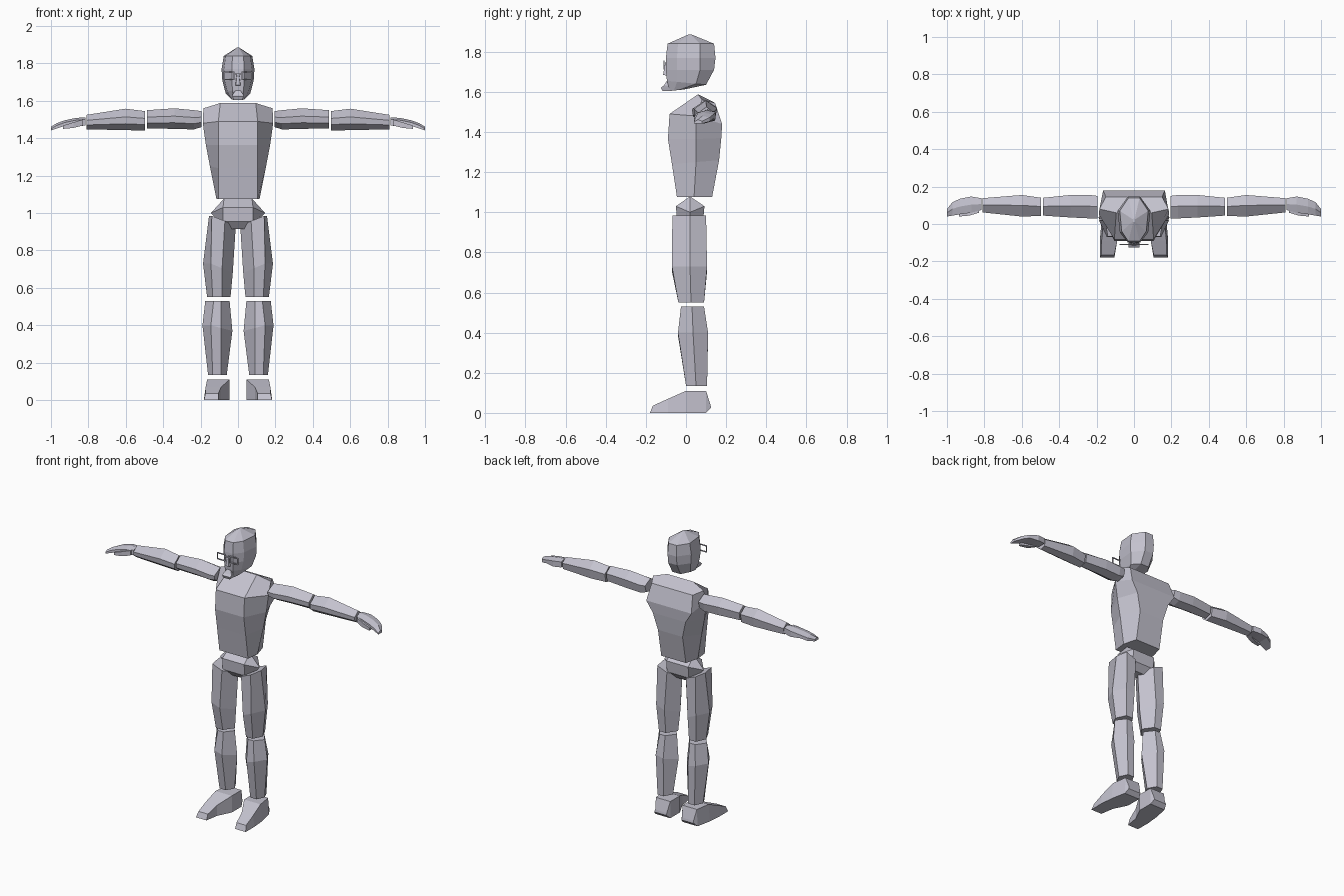
import bpy, bmesh
from mathutils import Vector

mat = bpy.data.materials.new("pale_lilac_grey")
mat.diffuse_color = (0.55, 0.54, 0.62, 1)


def loft(name, rings, side=1):
    """Skin a list of equal-length point rings, capped at both ends."""
    bm = bmesh.new()
    loops = [[bm.verts.new((side * x, y, z)) for x, y, z in r] for r in rings]
    for a, b in zip(loops, loops[1:]):
        n = len(a)
        for i in range(n):
            bm.faces.new((a[i], a[(i + 1) % n], b[(i + 1) % n], b[i]))
    bm.faces.new(loops[0])
    bm.faces.new(loops[-1])
    bmesh.ops.recalc_face_normals(bm, faces=bm.faces)
    me = bpy.data.meshes.new(name)
    bm.to_mesh(me)
    bm.free()
    me.materials.append(mat)
    ob = bpy.data.objects.new(name, me)
    bpy.context.collection.objects.link(ob)
    return ob


def box(name, x0, x1, y0, y1, z0, z1):
    return loft(name, [[(x0, y0, z), (x1, y0, z), (x1, y1, z), (x0, y1, z)] for z in (z0, z1)])


def body_ring(front, sides, back):
    """Symmetric six-sided ring from front, side and back (x, y, z) points."""
    (fx, fy, fz), (sx, sy, sz), (bx, by, bz) = front, sides, back
    return [(-fx, fy, fz), (fx, fy, fz), (sx, sy, sz),
            (bx, by, bz), (-bx, by, bz), (-sx, sy, sz)]


def leg_ring(x0, f0, f1, x1, y0, ym, y1, z_in, z_out):
    """Six-sided leg section with flat front and back."""
    zm = (z_in + z_out) / 2
    return [(f0, y0, zm), (f1, y0, z_out), (x1, ym, z_out),
            (f1, y1, z_out), (f0, y1, zm), (x0, ym, z_in)]


def arm_ring(x, y0, y1, z0, z1):
    """Six-sided arm section with a ridge on top and a keel below."""
    w, h = y1 - y0, z1 - z0
    prof = [(.52, 1), (0, .62), (.04, .30), (.45, 0), (.9, .12), (1, .65)]
    return [(x, y0 + u * w, z0 + v * h) for u, v in prof]


def head_ring(z, f, yf, s, yfs, ybs, yb, tilt=0):
    half = [(f, yf), (s * .86, yfs), (s, ybs), (f, yb)]
    pts = half + [(-x, y) for x, y in reversed(half)]
    return [(x, y, z + tilt * (y - yf)) for x, y in pts]


# torso: waist to shoulders
loft("torso", [
    body_ring((.105, -.045, 1.075), (.115, .04, 1.075), (.09, .13, 1.075)),
    body_ring((.105, -.07, 1.24), (.15, .05, 1.25), (.09, .165, 1.26)),
    body_ring((.105, -.09, 1.365), (.172, .05, 1.365), (.12, .176, 1.37)),
    body_ring((.105, -.082, 1.49), (.188, .05, 1.48), (.165, .18, 1.44)),
    body_ring((.095, .06, 1.588), (.185, .08, 1.56), (.15, .145, 1.545))])

# pelvis
loft("pelvis", [
    body_ring((.05, -.01, .915), (.055, .02, .915), (.05, .05, .915)),
    body_ring((.08, -.045, .955), (.10, .02, .955), (.08, .085, .955)),
    body_ring((.08, -.05, 1.03), (.145, .02, 1.0), (.08, .092, 1.03)),
    body_ring((.075, .014, 1.075), (.077, .02, 1.075), (.075, .026, 1.075))])

# head
loft("head", [
    head_ring(1.605, .022, -.08, .036, -.06, -.035, -.01, .1),
    head_ring(1.655, .03, -.095, .066, -.045, .05, .10, -.1),
    head_ring(1.71, .032, -.10, .084, -.045, .07, .14),
    head_ring(1.77, .032, -.10, .088, -.045, .07, .147),
    head_ring(1.84, .03, -.092, .076, -.04, .07, .14),
    head_ring(1.885, .004, .01, .006, .015, .025, .03)])

# nose, mouth and chin
loft("nose", [
    [(-.016, -.09, 1.68), (.016, -.09, 1.68), (.012, -.114, 1.685), (-.012, -.114, 1.685)],
    [(-.007, -.09, 1.75), (.007, -.09, 1.75), (.004, -.103, 1.75), (-.004, -.103, 1.75)]])
loft("chin", [
    [(-.022, -.07, z), (.022, -.07, z), (w, y, z), (-w, y, z)]
    for z, w, y in ((1.605, .022, -.118), (1.622, .03, -.125), (1.632, .03, -.11), (1.655, .012, -.095))])

# glasses: two square rims and a bridge
t = .006
for side, tag in ((-1, "left"), (1, "right")):
    a, b = sorted((side * .018, side * .077))
    for z in (1.711, 1.751):
        box(tag + "_rim_bar", a, b, -.112, -.106, z, z + t)
    for x in (a, b - t):
        box(tag + "_rim_post", x, x + t, -.112, -.106, 1.711, 1.757)
box("glasses_bridge", -.02, .02, -.112, -.106, 1.74, 1.746)

# limbs, built once per side
for side, tag in ((-1, "left"), (1, "right")):
    loft(tag + "_thigh", [
        leg_ring(.04, .085, .135, .165, -.038, .025, .09, .55, .55),
        leg_ring(.028, .085, .145, .187, -.07, .02, .105, .68, .73),
        leg_ring(.012, .07, .14, .155, -.068, .02, .10, .93, .985)], side)
    loft(tag + "_shin", [
        leg_ring(.06, .09, .135, .16, 0, .05, .105, .135, .135),
        leg_ring(.03, .09, .145, .19, -.04, .035, .11, .37, .40),
        leg_ring(.045, .09, .13, .175, -.025, .03, .09, .53, .53)], side)
    loft(tag + "_foot", [
        [(x0, yb, zb), (x1, yb, zb), (x1 - d, yt, zt), (x0, yt, zt)]
        for x0, x1, d, yb, zb, yt, zt in (
            (.105, .182, .008, -.18, 0, -.165, .036),
            (.09, .183, .01, -.09, 0, -.09, .07),
            (.045, .175, .01, 0, 0, 0, .11),
            (.045, .155, .005, .10, 0, .10, .11),
            (.055, .145, .005, .125, .025, .122, .04))], side)
    loft(tag + "_upper_arm", [
        arm_ring(.195, .03, .15, 1.46, 1.545),
        arm_ring(.235, .03, .155, 1.447, 1.55),
        arm_ring(.34, .035, .155, 1.45, 1.56),
        arm_ring(.487, .045, .14, 1.453, 1.55)], side)
    loft(tag + "_forearm", [
        arm_ring(.496, .043, .14, 1.442, 1.545),
        arm_ring(.60, .04, .155, 1.443, 1.558),
        arm_ring(.81, .062, .138, 1.448, 1.525)], side)
    loft(tag + "_hand", [
        [(x, y0, z0), (x, y1, z0), (x, y1, z1 - .008), (x, (y0 + y1) / 2, z1), (x, y0, z1 - .012)]
        for x, y0, y1, z0, z1 in (
            (.816, .075, .138, 1.468, 1.512),
            (.87, .06, .147, 1.463, 1.508),
            (.93, .052, .135, 1.465, 1.495),
            (.97, .045, .117, 1.452, 1.48),
            (1.0, .04, .08, 1.442, 1.462))], side)
    loft(tag + "_thumb", [
        [(x, y0, z0), (x, y1, z0), (x, y1, z1), (x, y0, z1)]
        for x, y0, y1, z0, z1 in (
            (.83, .06, .09, 1.468, 1.50),
            (.88, .045, .075, 1.455, 1.485),
            (.935, .04, .06, 1.45, 1.468))], side)
